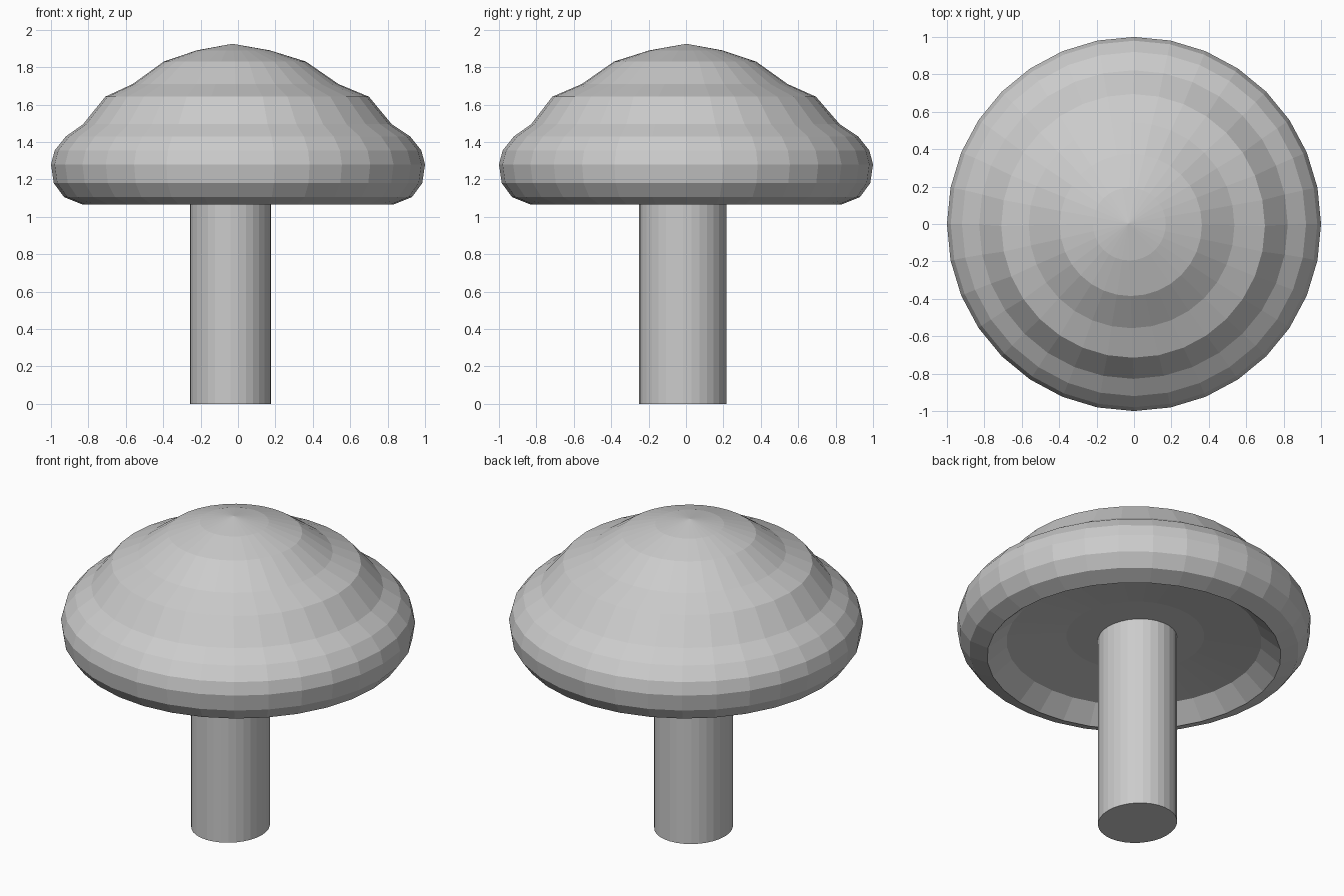
import bpy, bmesh
from math import sin, cos, pi

if "Cube" in bpy.data.objects:
    bpy.data.objects.remove(bpy.data.objects["Cube"])

N = 32


def revolve(name, rings, cap_start=False):
    """Skin horizontal rings of (rx, ry, z, cx, cy); zero radius makes a pole."""
    bm = bmesh.new()
    loops = []
    for rx, ry, z, cx, cy in rings:
        count = N if rx > 0 else 1
        loops.append([bm.verts.new((cx + rx * cos(2 * pi * i / N),
                                    cy + ry * sin(2 * pi * i / N), z))
                      for i in range(count)])
    for a, b in zip(loops, loops[1:]):
        for i in range(N):
            j = (i + 1) % N
            if len(a) == 1:
                bm.faces.new((a[0], b[j], b[i]))
            elif len(b) == 1:
                bm.faces.new((a[i], a[j], b[0]))
            else:
                bm.faces.new((a[i], a[j], b[j], b[i]))
    if cap_start:
        bm.faces.new(loops[0][::-1])
        bm.faces.new(loops[-1])
    bmesh.ops.recalc_face_normals(bm, faces=bm.faces)
    mesh = bpy.data.meshes.new(name)
    bm.to_mesh(mesh)
    bm.free()
    obj = bpy.data.objects.new(name, mesh)
    bpy.context.collection.objects.link(obj)
    return obj


# Cap profile: recessed underside centre, rim, bulge, stepped dome, apex
# (radius, height, x drift, y drift)
profile = [
    (0, 1.20, -0.02, 0), (0.39, 1.20, -0.01, 0), (0.72, 1.16, 0, 0),
    (0.83, 1.065, 0, 0), (0.93, 1.105, 0, 0), (0.985, 1.18, 0, 0),
    (1.0, 1.28, 0, 0), (0.98, 1.355, 0, 0), (0.92, 1.43, 0, 0),
    (0.825, 1.495, -0.003, -0.003), (0.705, 1.642, -0.005, -0.01),
    (0.55, 1.71, -0.013, -0.007), (0.38, 1.83, -0.017, -0.005),
    (0.195, 1.89, -0.025, 0), (0, 1.925, -0.03, 0.002),
]
revolve("mushroom_cap", [(r, r, z, cx, cy) for r, z, cx, cy in profile])

# Stem: slightly oval, off-centre column
revolve("mushroom_stem", [(0.217, 0.233, z, -0.04, -0.017) for z in (0, 1.21)],
        cap_start=True)
